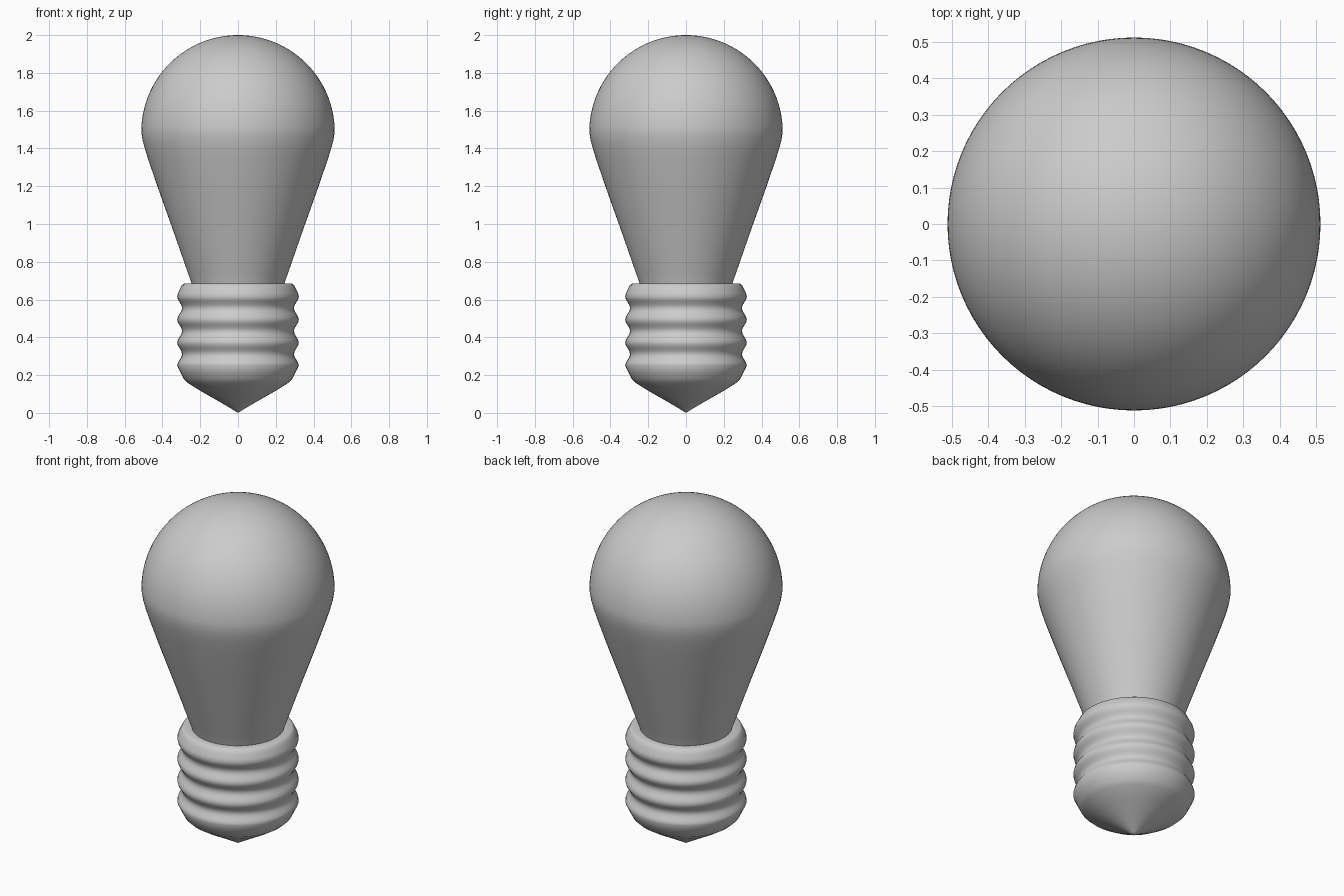
import bpy, bmesh, math

if "Cube" in bpy.data.objects:
    bpy.data.objects.remove(bpy.data.objects["Cube"])


def lathe(name, profile, sides):
    """Spin a (radius, z) profile around the z axis."""
    bm = bmesh.new()
    verts = [bm.verts.new((r, 0, z)) for r, z in profile]
    edges = [bm.edges.new(pair) for pair in zip(verts, verts[1:])]
    bmesh.ops.spin(bm, geom=verts + edges, cent=(0, 0, 0), axis=(0, 0, 1),
                   angle=math.tau, steps=sides)
    bmesh.ops.remove_doubles(bm, verts=bm.verts, dist=1e-4)
    bmesh.ops.recalc_face_normals(bm, faces=bm.faces)
    mesh = bpy.data.meshes.new(name)
    bm.to_mesh(mesh)
    bm.free()
    obj = bpy.data.objects.new(name, mesh)
    bpy.context.collection.objects.link(obj)
    bpy.context.view_layer.objects.active = obj
    bpy.ops.object.select_all(action='DESELECT')
    obj.select_set(True)
    bpy.ops.object.shade_smooth_by_angle(angle=math.radians(40))
    return obj


# Glass bulb: neck, tapered body, then a round dome
R, CZ = 0.512, 1.488
glass = [(0.24, 0.66), (0.247, 0.69), (0.265, 0.74), (0.345, 0.97),
         (0.42, 1.18), (0.473, 1.335), (0.492, 1.395), (0.505, 1.443)]
steps = 32
glass += [(R * math.cos(i / steps * math.pi / 2), CZ + R * math.sin(i / steps * math.pi / 2))
          for i in range(steps)]
glass.append((0, CZ + R))
lathe("glass_bulb", glass, 96)

# Screw base: pointed contact, four rounded ridges, rolled top rim
base = [(0, 0), (0.02, 0.013), (0.1, 0.06), (0.2, 0.117), (0.265, 0.158),
        (0.288, 0.18), (0.303, 0.21)]
pitch, first = 0.122, 0.25
n = 8
for i in range(3 * n + 1):
    base.append((0.309 + 0.013 * math.cos(math.tau * i / n), first + pitch * i / n))
base += [(0.318, 0.635), (0.305, 0.66), (0.297, 0.677), (0.284, 0.685), (0.235, 0.682)]
lathe("screw_base", base, 48)
